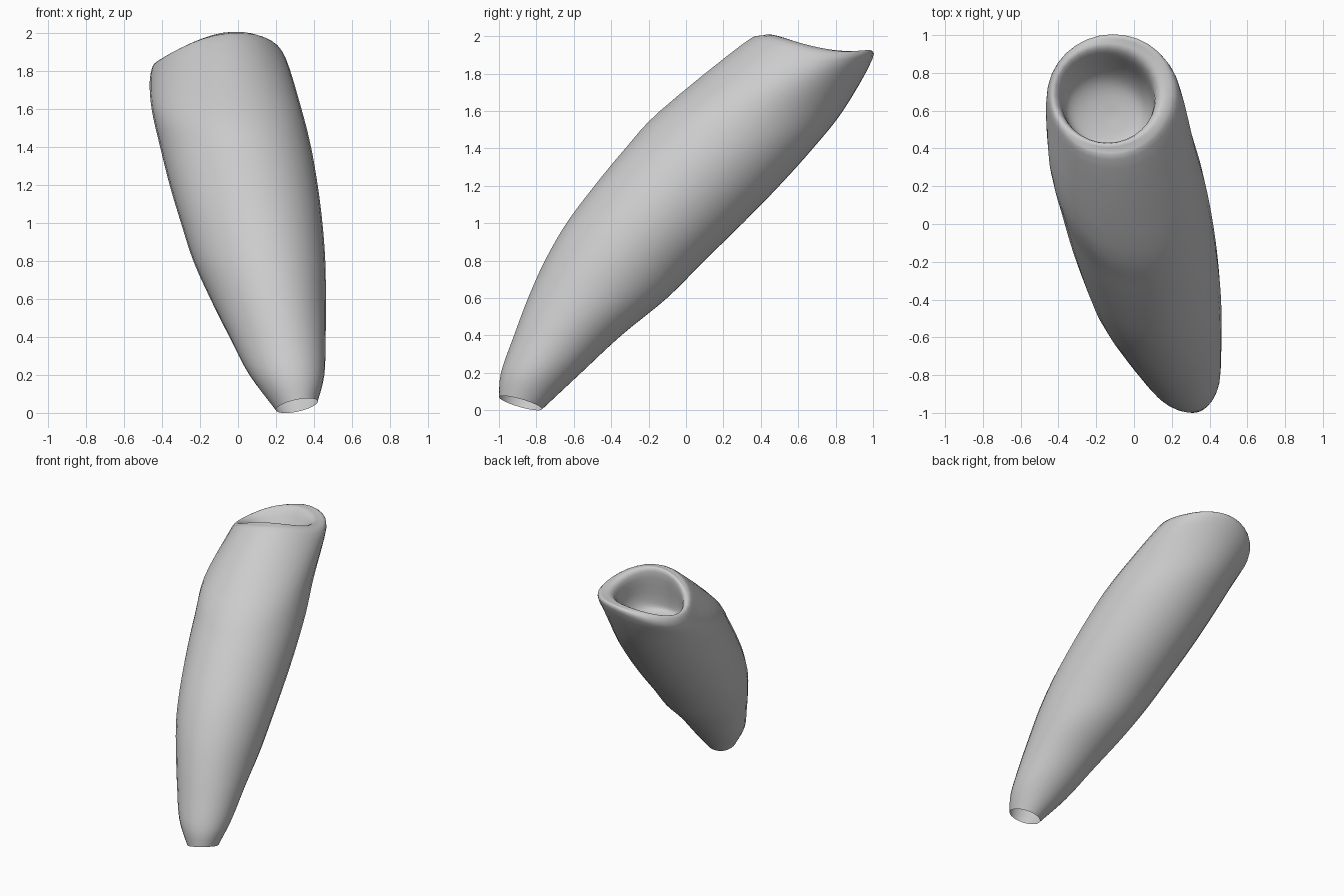
import bpy, bmesh
from math import sin, cos, pi, sqrt
from mathutils import Vector

if "Cube" in bpy.data.objects:
    bpy.data.objects.remove(bpy.data.objects["Cube"])

SIDES, STEPS = 32, 4


def ring(x0, x1, y0, y1, z, a=0, b=0, c=0, d=0, rho=0.0):
    """Elliptical loop from its x and y extents; a-d tilt and wave its height."""
    cx, hx, cy, hy = (x0 + x1) / 2, (x1 - x0) / 2, (y0 + y1) / 2, (y1 - y0) / 2
    pts = []
    for i in range(SIDES):
        t = 2 * pi * i / SIDES
        pts.append(Vector((cx + hx * cos(t),
                           cy + hy * (rho * cos(t) + sqrt(1 - rho * rho) * sin(t)),
                           z + a * cos(t) + b * sin(t) + c * cos(2 * t) + d * sin(2 * t))))
    return pts


def catmull(p0, p1, p2, p3, u):
    return 0.5 * (2 * p1 + (p2 - p0) * u + (2 * p0 - 5 * p1 + 4 * p2 - p3) * u * u
                  + (3 * p1 - p0 - 3 * p2 + p3) * u ** 3)


# Level slices of the leaning body: z, x min, x max, y min, y max
slices = [
    (0.2, 0.06, 0.455, -0.99, -0.56), (0.4, -0.045, 0.462, -0.92, -0.345),
    (0.6, -0.145, 0.463, -0.845, -0.10), (0.8, -0.235, 0.46, -0.755, 0.10),
    (1.0, -0.30, 0.445, -0.64, 0.305), (1.2, -0.36, 0.42, -0.49, 0.50),
    (1.4, -0.41, 0.385, -0.325, 0.68), (1.6, -0.455, 0.335, -0.14, 0.84),
]

# Open lower end, body, rolled lip, then the socket inside
keys = [ring(0.20, 0.42, -1.0, -0.77, 0.038, 0.022, -0.032)]
keys += [ring(x0, x1, y0, y1, z, rho=-0.13) for z, x0, x1, y0, y1 in slices]
keys += [
    ring(-0.465, 0.25, 0.29, 0.998, 1.863, 0.06, -0.033, -0.05),
    ring(-0.44, 0.18, 0.39, 0.968, 1.922, 0.05, -0.035, -0.03, -0.013),
    ring(-0.395, 0.115, 0.43, 0.91, 1.895, 0.05, -0.035, -0.03, -0.013),
    ring(-0.355, 0.10, 0.40, 0.81, 1.73, 0.02, 0.0),
    ring(-0.27, 0.04, 0.42, 0.72, 1.66),
    ring(-0.13, -0.09, 0.55, 0.59, 1.64),
]

loops = []
for k in range(len(keys) - 1):
    p0, p1, p2, p3 = keys[max(k - 1, 0)], keys[k], keys[k + 1], keys[min(k + 2, len(keys) - 1)]
    for s in range(STEPS):
        loops.append([catmull(p0[i], p1[i], p2[i], p3[i], s / STEPS) for i in range(SIDES)])
loops.append(keys[-1])

bm = bmesh.new()
rows = [[bm.verts.new(p) for p in loop] for loop in loops]
for lo, hi in zip(rows, rows[1:]):
    for i in range(SIDES):
        j = (i + 1) % SIDES
        bm.faces.new((lo[i], lo[j], hi[j], hi[i]))
bm.faces.new(rows[-1])
for f in bm.faces:
    f.smooth = True

mesh = bpy.data.meshes.new("tapered_sleeve")
bm.to_mesh(mesh)
bm.free()
bpy.context.collection.objects.link(bpy.data.objects.new("tapered_sleeve", mesh))
